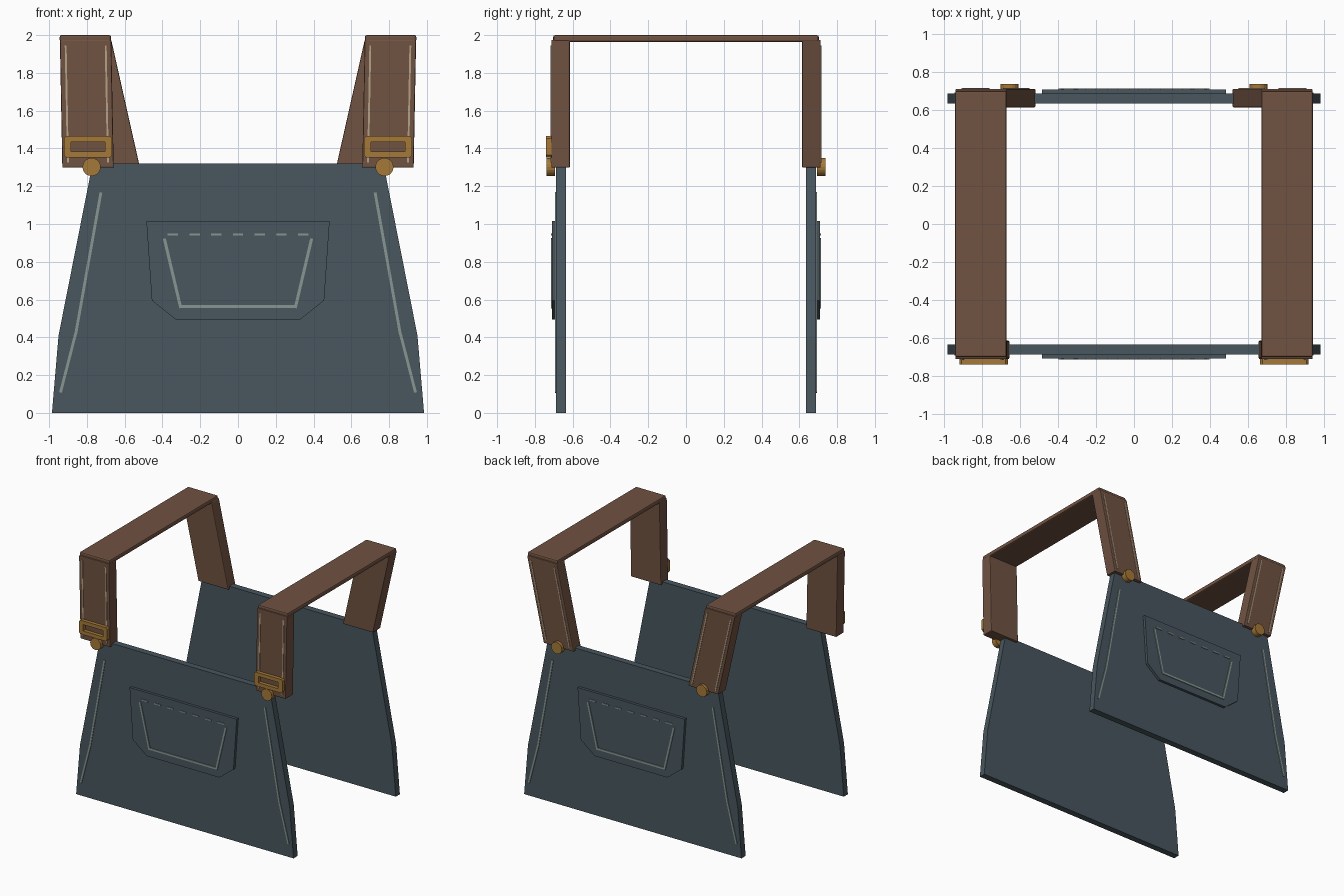
import bpy
import bmesh
from mathutils import Vector, Matrix

cube = bpy.data.objects.get("Cube")
if cube:
    bpy.data.objects.remove(cube, do_unlink=True)


def material(name, r, g, b):
    m = bpy.data.materials.new(name)
    m.use_nodes = True
    m.diffuse_color = (r, g, b, 1)
    m.node_tree.nodes["Principled BSDF"].inputs["Base Color"].default_value = (r, g, b, 1)
    return m


DENIM = material("slate denim", 0.065, 0.093, 0.112)
LEATHER = material("brown leather", 0.162, 0.084, 0.053)
BRASS = material("brass", 0.376, 0.190, 0.040)
THREAD = material("pale grey thread", 0.242, 0.305, 0.283)
TAN = material("tan thread", 0.47, 0.36, 0.25)


def prisms(name, outlines, y0, y1, mat, bevel=0):
    """Extrude outlines in the x-z plane from y0 to y1 as one object."""
    bm = bmesh.new()
    for pts in outlines:
        a = [bm.verts.new((x, y0, z)) for x, z in pts]
        b = [bm.verts.new((x, y1, z)) for x, z in pts]
        bm.faces.new(a)
        bm.faces.new(b[::-1])
        for i in range(len(pts)):
            j = (i + 1) % len(pts)
            bm.faces.new((a[j], a[i], b[i], b[j]))
    return finish(bm, name, mat, bevel)


def finish(bm, name, mat, bevel=0):
    bmesh.ops.recalc_face_normals(bm, faces=bm.faces)
    mesh = bpy.data.meshes.new(name)
    bm.to_mesh(mesh)
    bm.free()
    mesh.materials.append(mat)
    obj = bpy.data.objects.new(name, mesh)
    bpy.context.collection.objects.link(obj)
    if bevel:
        mod = obj.modifiers.new("soft edges", "BEVEL")
        mod.width = bevel
        mod.segments = 2
    return obj


def strips(path, width):
    """Thin quads along a path, one per segment."""
    quads = []
    for p, q in zip(path, path[1:]):
        p, q = Vector(p), Vector(q)
        d = (q - p).normalized() * width / 2
        n = Vector((-d.y, d.x))
        quads.append([p - d + n, q + d + n, q + d - n, p - d - n])
    return quads


def rect(cx, cz, w, h):
    return [(cx - w / 2, cz - h / 2), (cx + w / 2, cz - h / 2),
            (cx + w / 2, cz + h / 2), (cx - w / 2, cz + h / 2)]


def mirrored(half):
    return half + [(-x, z) for x, z in reversed(half)]


def button(name, x, z, y, side):
    bm = bmesh.new()
    turn = Matrix.Translation((x, y, z)) @ Matrix.Rotation(1.5708, 4, "X")
    bmesh.ops.create_cone(bm, cap_ends=True, segments=20, radius1=0.048,
                          radius2=0.048, depth=0.045, matrix=turn)
    finish(bm, name, BRASS)


PANEL = mirrored([(0.985, 0), (0.95, 0.41), (0.77, 1.32)])
POCKET = mirrored([(0.33, 0.495), (0.456, 0.595), (0.485, 1.015)])
SEAM = [(0.727, 1.16), (0.857, 0.43), (0.938, 0.115)]
POCKET_SEAM = [(-0.388, 0.915), (-0.305, 0.563), (0.305, 0.563), (0.388, 0.915)]
STRAP_TOP, STRAP_LOW, HALF = 1.975, 1.298, 0.136

for side, word in ((-1, "front"), (1, "back")):
    # Bib panel with pocket and stitching
    prisms(word + "_panel", [PANEL], side * 0.635, side * 0.688, DENIM)
    prisms(word + "_pocket", [POCKET], side * 0.68, side * 0.71, DENIM)
    seams = strips(SEAM, 0.015) + strips([(-x, z) for x, z in SEAM], 0.015)
    prisms(word + "_side_stitching", seams, side * 0.686, side * 0.693, THREAD)
    dashes = [rect(0.115 * i, 0.945, 0.055, 0.01) for i in range(-3, 4)]
    prisms(word + "_pocket_stitching", strips(POCKET_SEAM, 0.016) + dashes,
           side * 0.708, side * 0.716, THREAD)

    # Leaning strap legs with edge stitching and buttons
    foot = 0.794 if side < 0 else 0.655
    knob = 0.775 if side < 0 else 0.657
    for sx, hand in ((1, "left"), (-1, "right")):
        tag = word + "_" + hand
        leg = [(0.807 - HALF, STRAP_TOP), (0.807 + HALF, STRAP_TOP),
               (foot + HALF, STRAP_LOW), (foot - HALF, STRAP_LOW)]
        prisms(tag + "_strap", [[(sx * x, z) for x, z in leg]],
               side * 0.615, side * 0.713, LEATHER, 0.006)
        lines = []
        for off in (-0.106, 0.106):
            ends = []
            for z in (1.94, 1.33):
                t = (z - STRAP_LOW) / (STRAP_TOP - STRAP_LOW)
                ends.append((sx * (foot + (0.807 - foot) * t + off), z))
            lines += strips(ends, 0.01)
        prisms(tag + "_strap_stitching", lines, side * 0.711, side * 0.717, TAN)
        button(tag + "_button", sx * knob, 1.302, side * 0.715, side)

for sx, hand in ((1, "left"), (-1, "right")):
    # Flat shoulder band joining front and back legs
    prisms(hand + "_shoulder_band", [rect(sx * 0.808, 1.982, 0.272, 0.036)],
           -0.703, 0.703, LEATHER, 0.01)
    # Buckle frame, open in the middle
    cx, cz = sx * 0.794, 1.409
    bars = [rect(cx, cz + 0.041, 0.256, 0.03), rect(cx, cz - 0.041, 0.256, 0.03),
            rect(cx - 0.109, cz, 0.038, 0.052), rect(cx + 0.109, cz, 0.038, 0.052)]
    # Cut the outer corners of the top and bottom bars
    for bar, s in ((bars[0], 1), (bars[1], -1)):
        outer, inner = (cz + s * 0.056, cz + s * 0.026)
        bar[:] = [(cx - 0.128, inner), (cx + 0.128, inner), (cx + 0.128, outer - s * 0.012),
                  (cx + 0.116, outer), (cx - 0.116, outer), (cx - 0.128, outer - s * 0.012)]
    prisms(hand + "_buckle", bars, -0.742, -0.705, BRASS)
